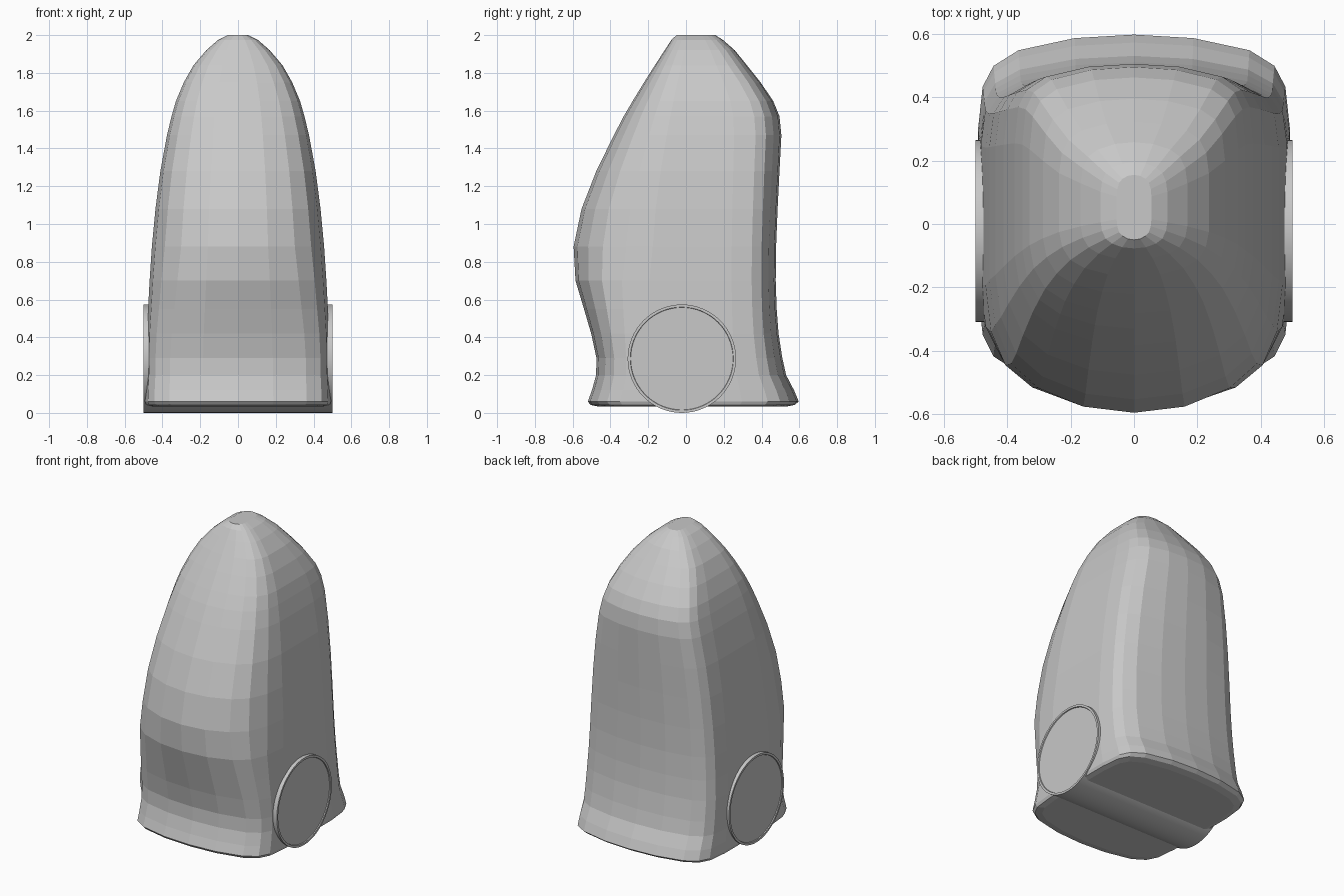
import bpy, bmesh, math
from mathutils import Matrix

if "Cube" in bpy.data.objects:
    bpy.data.objects.remove(bpy.data.objects["Cube"])

grey = bpy.data.materials.new("plain grey")
grey.diffuse_color = (0.58, 0.58, 0.58, 1)
grey.use_nodes = True
grey.node_tree.nodes["Principled BSDF"].inputs["Base Color"].default_value = grey.diffuse_color


def finish(name, bm):
    bmesh.ops.recalc_face_normals(bm, faces=bm.faces)
    mesh = bpy.data.meshes.new(name)
    bm.to_mesh(mesh)
    bm.free()
    mesh.materials.append(grey)
    ob = bpy.data.objects.new(name, mesh)
    bpy.context.collection.objects.link(ob)
    return ob


# Quarter outlines (x fraction, y fraction): rounded nose and boxy corner
ROUND = [(0, 1), (.35, .97), (.66, .88), (.85, .76), (.96, .57), (1, .35), (1, 0)]
BOXY = [(0, 1), (.38, .98), (.74, .91), (.9, .82), (.97, .7), (1, .45), (1, 0)]

# Body levels: height, front y, back y, half width
LEVELS = [
    (.033, -.46, .53, .455), (.042, -.505, .575, .485), (.06, -.52, .597, .492),
    (.12, -.498, .572, .49), (.2, -.476, .53, .486), (.29, -.474, .51, .485),
    (.42, -.502, .49, .483), (.55, -.54, .48, .476), (.7, -.585, .475, .468),
    (.88, -.595, .477, .456), (1.08, -.553, .485, .437), (1.28, -.475, .495, .411),
    (1.47, -.382, .505, .376), (1.57, -.33, .495, .352), (1.65, -.283, .462, .329),
    (1.75, -.222, .395, .287), (1.84, -.165, .323, .236), (1.92, -.113, .258, .168),
    (1.975, -.077, .195, .105), (2.0, -.05, .155, .055),
]
MID_Y = 0.05


def quarter(boxiness):
    b = min(max(boxiness, 0), 1)
    return [(p[0] + (q[0] - p[0]) * b, p[1] + (q[1] - p[1]) * b)
            for p, q in zip(ROUND, BOXY)]


def ring(z, front, back, half):
    f = quarter((.88 - z) / .55)
    k = quarter((2.0 - z) / .3)
    side = [(u * half, MID_Y + v * (front - MID_Y)) for u, v in f]
    side += [(u * half, MID_Y + v * (back - MID_Y)) for u, v in reversed(k[:-1])]
    mirrored = [(-x, y) for x, y in reversed(side[1:-1])]
    return [(x, y, z) for x, y in side + mirrored]


# Body shell: faceted loft through the levels
bm = bmesh.new()
rings = [[bm.verts.new(p) for p in ring(*lv)] for lv in LEVELS]
for a, b in zip(rings, rings[1:]):
    n = len(a)
    for i in range(n):
        j = (i + 1) % n
        bm.faces.new((a[i], a[j], b[j], b[i]))
bm.faces.new(rings[0])
bm.faces.new(rings[-1])
finish("body_shell", bm)

# Roller: wide cylinder through the base with a thin raised rim on both ends
bm = bmesh.new()
bmesh.ops.create_cone(bm, cap_ends=True, segments=64, radius1=.287, radius2=.287,
                      depth=1.0, matrix=Matrix.Translation((0, -.022, .287))
                      @ Matrix.Rotation(math.pi / 2, 4, 'Y'))
caps = [f for f in bm.faces if len(f.verts) > 4]
for cap in caps:
    bmesh.ops.inset_region(bm, faces=[cap], thickness=.014, depth=0)
    bmesh.ops.inset_region(bm, faces=[cap], thickness=.002, depth=-.006)
roller = finish("roller", bm)
bpy.context.view_layer.objects.active = roller
roller.select_set(True)
bpy.ops.object.shade_smooth_by_angle(angle=math.radians(30))
